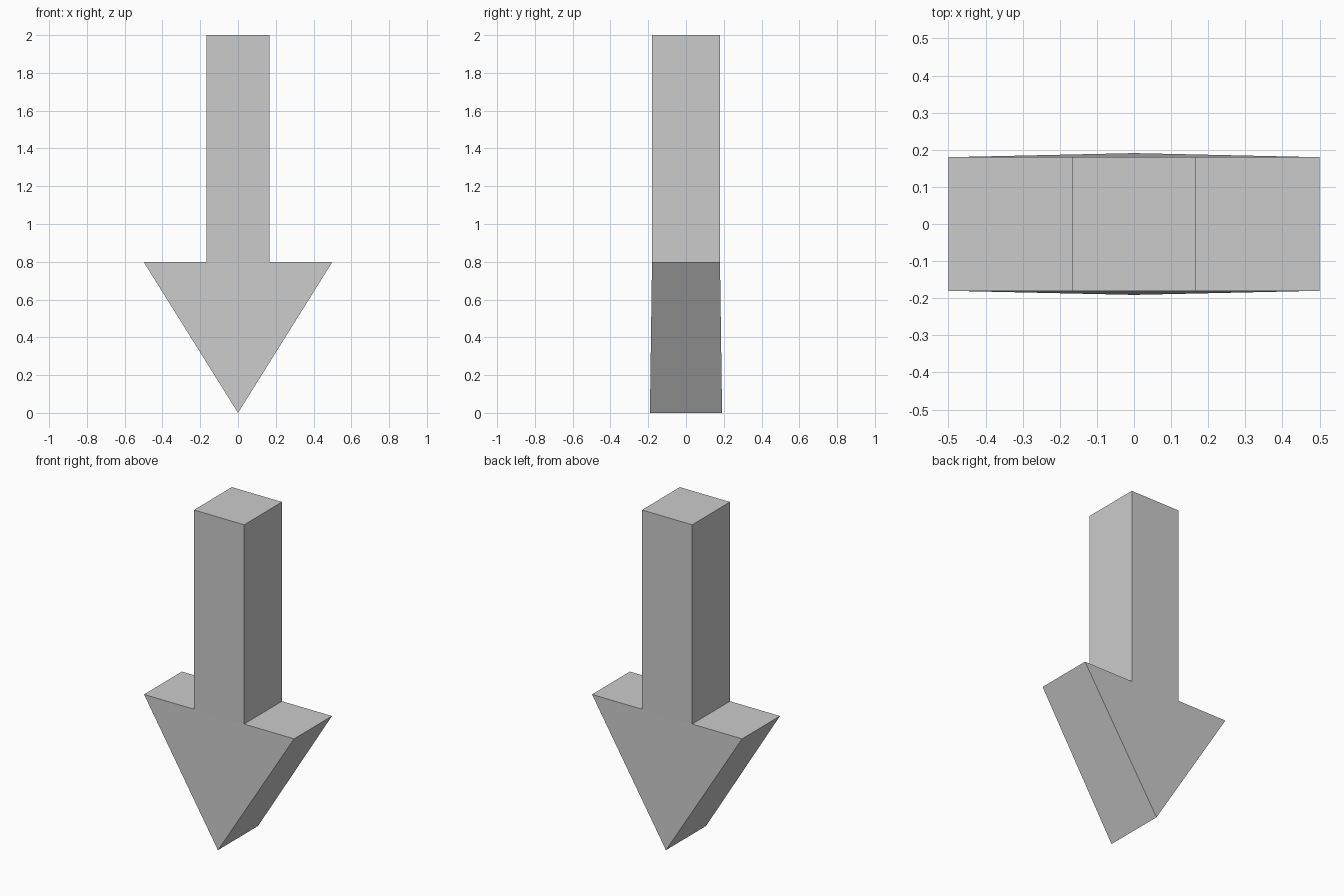
import bpy, bmesh

if "Cube" in bpy.data.objects:
    bpy.data.objects.remove(bpy.data.objects["Cube"])

SHAFT_W, HEAD_W = 0.167, 0.5      # half widths
TOP, SHOULDER = 2.0, 0.8          # heights
DEPTH, TIP_DEPTH = 0.18, 0.191    # half depths; the head flares slightly to the tip

# Outline of the arrow, anticlockwise from the tip: x, z, half depth
outline = [
    (0, 0, TIP_DEPTH),
    (HEAD_W, SHOULDER, DEPTH),
    (SHAFT_W, SHOULDER, DEPTH),
    (SHAFT_W, TOP, DEPTH),
    (-SHAFT_W, TOP, DEPTH),
    (-SHAFT_W, SHOULDER, DEPTH),
    (-HEAD_W, SHOULDER, DEPTH),
]

bm = bmesh.new()
front = [bm.verts.new((x, -d, z)) for x, z, d in outline]
back = [bm.verts.new((x, d, z)) for x, z, d in outline]

# Flat front and back: head and shaft panels
for loop in (front, back):
    bm.faces.new([loop[i] for i in (0, 1, 2, 5, 6)])
    bm.faces.new([loop[i] for i in (2, 3, 4, 5)])

# Side walls all around the outline
n = len(outline)
for i in range(n):
    j = (i + 1) % n
    bm.faces.new((front[i], back[i], back[j], front[j]))

bmesh.ops.recalc_face_normals(bm, faces=bm.faces)
mesh = bpy.data.meshes.new("down_arrow")
bm.to_mesh(mesh)
bm.free()
bpy.context.collection.objects.link(bpy.data.objects.new("down_arrow", mesh))
